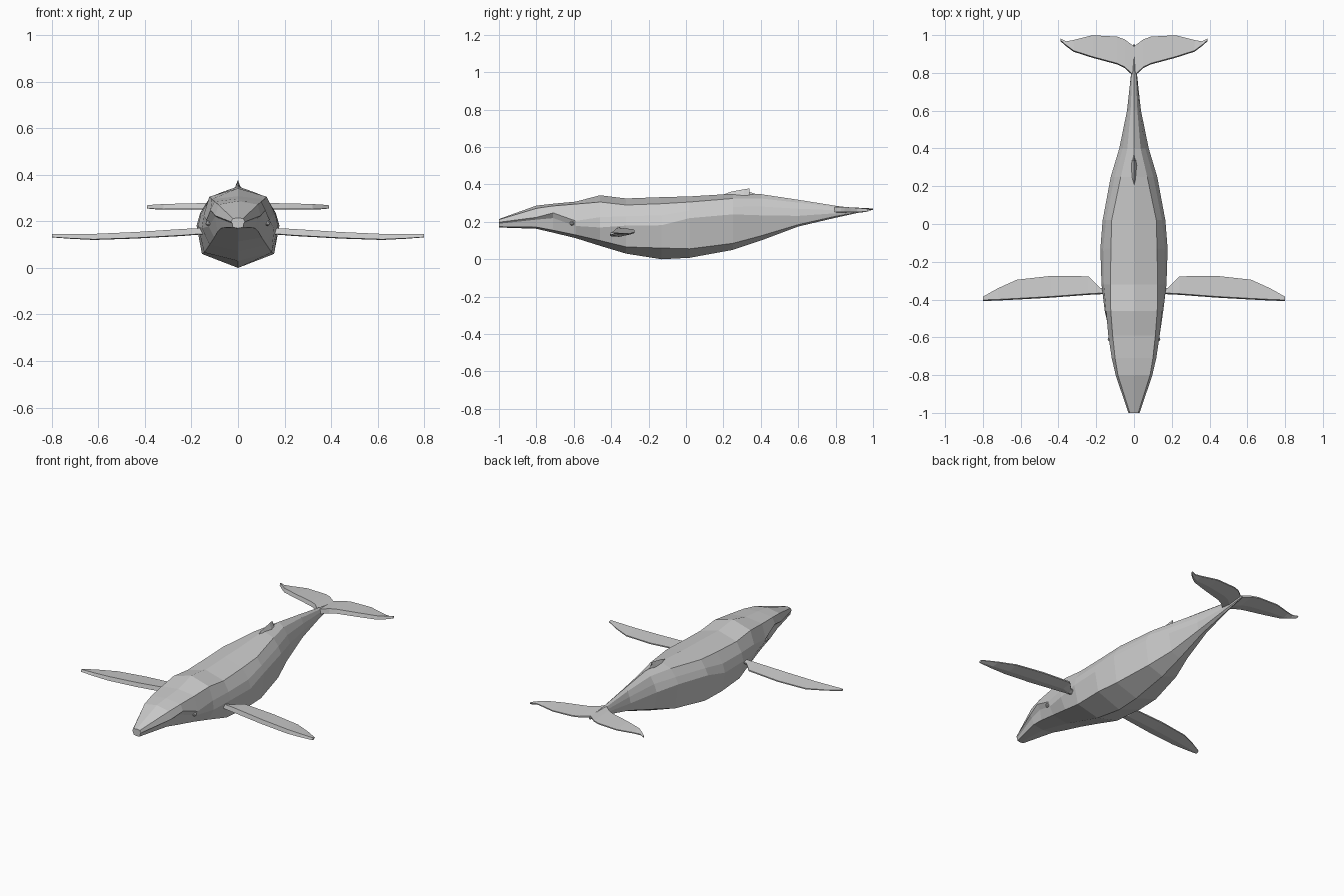
import bpy, bmesh
from mathutils import Vector

grey = bpy.data.materials.new("whale_grey")
grey.diffuse_color = (0.6, 0.6, 0.6, 1)


def finish(bm, name):
    bmesh.ops.remove_doubles(bm, verts=bm.verts, dist=0.0005)
    bmesh.ops.recalc_face_normals(bm, faces=bm.faces)
    mesh = bpy.data.meshes.new(name)
    bm.to_mesh(mesh)
    bm.free()
    mesh.materials.append(grey)
    obj = bpy.data.objects.new(name, mesh)
    bpy.context.collection.objects.link(obj)
    return obj


def skin(name, rings):
    """Bridge equal-length closed rings and cap both ends."""
    bm = bmesh.new()
    rows = [[bm.verts.new(p) for p in ring] for ring in rings]
    n = len(rows[0])
    for a, b in zip(rows, rows[1:]):
        for i in range(n):
            j = (i + 1) % n
            bm.faces.new((a[i], a[j], b[j], b[i]))
    bm.faces.new(rows[0])
    bm.faces.new(rows[-1])
    return finish(bm, name)


# Body: y, top z, then (half width, z) of shoulder, upper lip, side, lower edge, then keel z
stations = [
    (-1.00, .215, .022, .212, .030, .198, .024, .190, .022, .174, .170),
    (-0.80, .287, .085, .272, .097, .224, .082, .212, .070, .172, .163),
    (-0.71, .297, .100, .285, .118, .248, .098, .220, .088, .155, .142),
    (-0.59, .308, .113, .295, .136, .205, .126, .178, .102, .130, .113),
    (-0.46, .342, .123, .306, .148, .225, .155, .170, .122, .100, .072),
    (-0.32, .325, .125, .290, .160, .230, .172, .180, .145, .066, .030),
    (-0.13, .332, .122, .297, .163, .235, .178, .182, .155, .060, .000),
    (0.02, .336, .118, .306, .148, .260, .166, .220, .145, .056, .008),
    (0.25, .350, .070, .325, .103, .280, .123, .240, .102, .085, .050),
    (0.40, .348, .035, .325, .060, .282, .078, .235, .060, .125, .100),
    (0.60, .318, .018, .303, .030, .270, .037, .232, .028, .185, .175),
    (0.80, .286, .009, .278, .014, .262, .015, .246, .011, .230, .222),
    (0.95, .267, .003, .266, .004, .263, .004, .260, .003, .256, .255),
]
rings = []
for y, top, *mid, keel in stations:
    side = [(mid[i], y, mid[i + 1]) for i in range(0, 8, 2)]
    left = [(-x, yy, z) for x, yy, z in reversed(side)]
    rings.append([(0, y, top)] + side + [(0, y, keel)] + left)
skin("body", rings)


def blade(name, sections, s):
    """Fin from (x, lead y, trail y, z, thickness) sections, blunt at the lead."""
    rings = []
    for x, lead, trail, z, t in sections:
        rings.append([(s * x, lead, z - t * .4), (s * x, lead + .006, z + t * .5),
                      (s * x, trail, z + t * .25), (s * x, trail, z),
                      (s * x, lead + (trail - lead) * .4, z - t * .5)])
    skin(name, rings)


flipper = [(.13, -.370, -.345, .158, .028), (.18, -.372, -.338, .156, .028),
           (.24, -.375, -.277, .152, .030), (.44, -.390, -.275, .140, .028),
           (.62, -.400, -.295, .133, .026), (.72, -.405, -.340, .135, .020),
           (.80, -.408, -.385, .138, .014)]
fluke = [(0, .780, .940, .264, .032), (.05, .826, .978, .265, .030),
         (.09, .845, .992, .265, .028), (.22, .880, .999, .264, .026),
         (.32, .912, .974, .262, .024), (.36, .942, .967, .262, .020),
         (.39, .968, .982, .262, .014)]
for s, label in ((1, "right"), (-1, "left")):
    blade(label + "_flipper", flipper, s)
    blade(label + "_tail_fluke", fluke, s)
    # Eye behind the corner of the mouth
    bm = bmesh.new()
    bmesh.ops.create_icosphere(bm, subdivisions=1, radius=.013)
    bmesh.ops.translate(bm, verts=bm.verts, vec=Vector((s * .128, -.61, .192)))
    finish(bm, label + "_eye")

# Dorsal fin: hooked ridge, wide at the base and sharp along the crest
crest = [(.20, .346, .004), (.24, .361, .016), (.31, .374, .017),
         (.34, .379, .012), (.335, .362, .012), (.375, .348, .004)]
skin("dorsal_fin", [[(-w, min(y, .37), .335), (0, y, z), (w, min(y, .37), .335)]
                    for y, z, w in crest])
